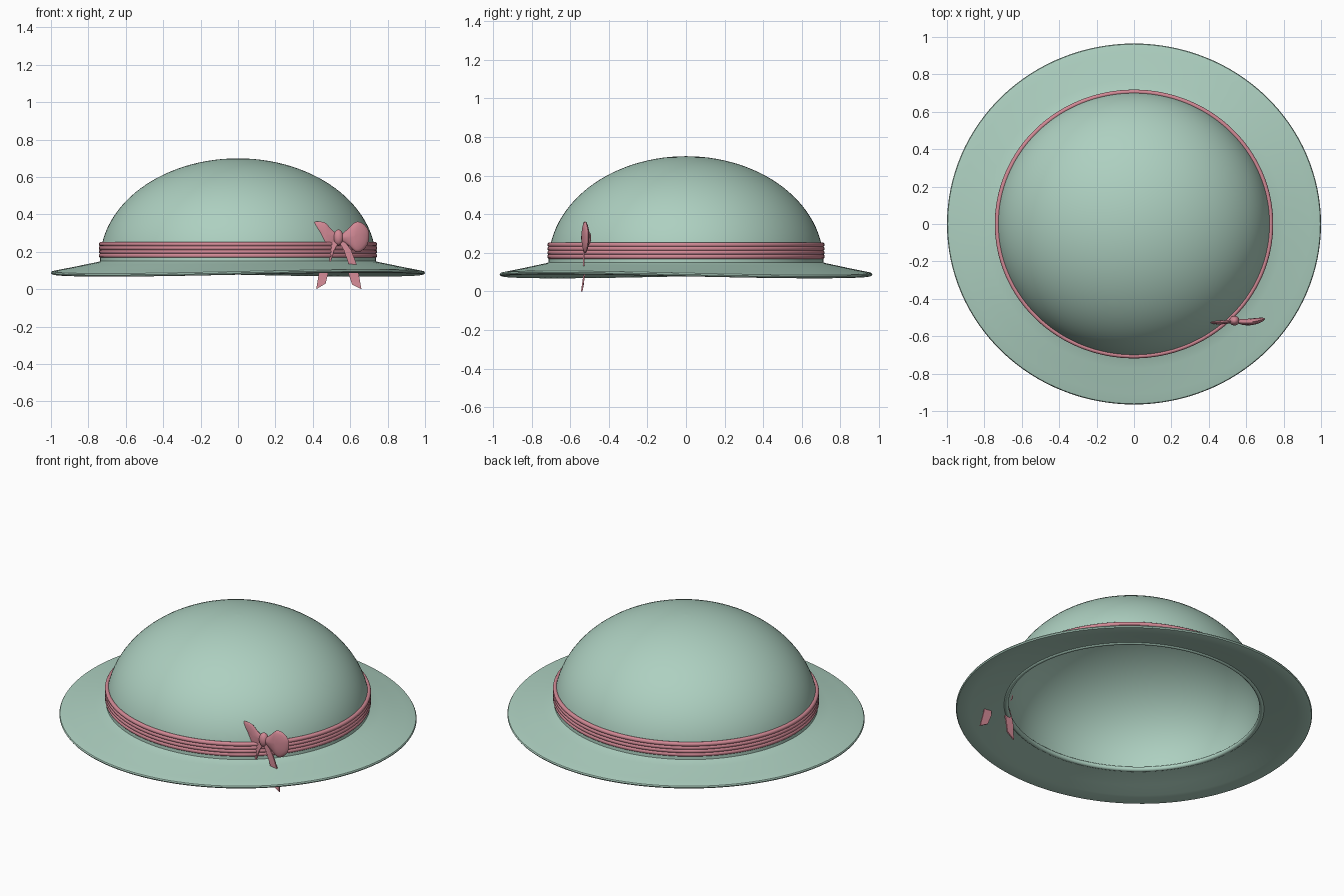
import bpy, bmesh, math

if "Cube" in bpy.data.objects:
    bpy.data.objects.remove(bpy.data.objects["Cube"])

YS = 0.965  # the hat is slightly oval


def material(name, col):
    m = bpy.data.materials.new(name)
    m.diffuse_color = (*col, 1)
    m.use_nodes = True
    m.node_tree.nodes["Principled BSDF"].inputs["Base Color"].default_value = m.diffuse_color
    return m


GREEN = material("soft green", (0.42, 0.63, 0.53))
PINK = material("dusty pink", (0.64, 0.25, 0.30))


def make(name, verts, faces, mat, angle=40):
    me = bpy.data.meshes.new(name)
    me.from_pydata(verts, [], faces)
    bm = bmesh.new()
    bm.from_mesh(me)
    bmesh.ops.remove_doubles(bm, verts=bm.verts, dist=1e-5)
    bmesh.ops.recalc_face_normals(bm, faces=bm.faces)
    bm.to_mesh(me)
    bm.free()
    ob = bpy.data.objects.new(name, me)
    bpy.context.collection.objects.link(ob)
    me.materials.append(mat)
    bpy.ops.object.select_all(action='DESELECT')
    ob.select_set(True)
    bpy.context.view_layer.objects.active = ob
    bpy.ops.object.shade_smooth_by_angle(angle=math.radians(angle))
    return ob


def revolve(name, prof, mat, closed=False, n=128):
    """Spin an (r, z) profile; the brim part gets a gentle wave."""
    verts, faces = [], []
    for r, z in prof:
        for i in range(n):
            a = 2 * math.pi * i / n
            wave = -0.011 * max(0, (r - 0.76) / 0.24) * math.sin(2 * a)
            verts.append((r * math.cos(a), r * YS * math.sin(a), z + wave))
    m = len(prof)
    for j in range(m if closed else m - 1):
        k = (j + 1) % m
        for i in range(n):
            i2 = (i + 1) % n
            faces.append((j * n + i, j * n + i2, k * n + i2, k * n + i))
    return make(name, verts, faces, mat)


def ring(name, r, z, tube, mat):
    prof = [(r + tube * math.cos(t * math.pi / 6), z + tube * math.sin(t * math.pi / 6))
            for t in range(12)]
    return revolve(name, prof, mat, closed=True)


def dome(a, b, z0, steps=28):
    return [(max(a * math.sin(t / steps * math.pi / 2), 0.0005),
             z0 + b * math.cos(t / steps * math.pi / 2)) for t in range(steps + 1)]


# Crown and brim: one shell, outer surface then underside and lining
outer = dome(0.738, 0.55, 0.15)
brim = [(0.745, 0.147), (0.80, 0.136), (0.87, 0.121), (0.94, 0.107), (0.985, 0.098),
        (0.996, 0.095), (1.0, 0.088), (0.996, 0.081), (0.985, 0.078),
        (0.92, 0.088), (0.84, 0.104), (0.77, 0.118), (0.715, 0.128)]
lining = dome(0.715, 0.53, 0.15)[::-1]
revolve("crown_and_brim", outer + brim + lining, GREEN)

# Rolled edge inside the opening
ring("inner_rim", 0.718, 0.133, 0.014, GREEN)

# Hat band: four stacked cords
for k in range(4):
    ring(f"band_cord_{k + 1}", 0.732, 0.180 + 0.0205 * k, 0.0125, PINK)


# Bow loops: outline in x/z, puffed into a thin lens along y
def smooth_outline(pts, sub=5):
    out, n = [], len(pts)
    for i in range(n):
        p = [pts[(i + d) % n] for d in (-1, 0, 1, 2)]
        for s in range(sub):
            t = s / sub
            out.append(tuple(0.5 * (2 * b + (c - a) * t + (2 * a - 5 * b + 4 * c - d) * t * t
                                    + (3 * b - a - 3 * c + d) * t ** 3)
                             for a, b, c, d in zip(*p)))
    return out


def puff(name, pts, thick, bend):
    pts = smooth_outline(pts)
    n = len(pts)
    cx = sum(p[0] for p in pts) / n
    cz = sum(p[1] for p in pts) / n
    verts, faces = [], []
    levels = [math.sin(k * math.pi / 10) for k in range(11)]
    for k, s in enumerate(levels):
        s = max(s, 0.002)
        side = -1 if k < 5 else 1
        for x, z in pts:
            px = cx + (x - cx) * s
            y = bend(px) + side * thick * math.sqrt(1 - min(s, 1) ** 2)
            verts.append((px, y, cz + (z - cz) * s))
    for k in range(10):
        for i in range(n):
            j = (i + 1) % n
            faces.append((k * n + i, k * n + j, (k + 1) * n + j, (k + 1) * n + i))
    make(name, verts, faces, PINK, 60)


puff("bow_loop_right", [(0.545, 0.285), (0.59, 0.325), (0.63, 0.36), (0.67, 0.35), (0.70, 0.305),
                        (0.69, 0.235), (0.64, 0.198), (0.59, 0.235), (0.545, 0.265)],
     0.018, lambda x: -0.518 + 0.07 * max(0, x - 0.56) - 0.01 * math.sin((x - 0.54) * 20))
puff("bow_loop_left", [(0.54, 0.285), (0.50, 0.32), (0.46, 0.358), (0.40, 0.355),
                       (0.425, 0.30), (0.44, 0.24), (0.48, 0.22), (0.54, 0.265)],
     0.010, lambda x: -0.515 + 0.05 * (x - 0.54) - 0.008 * math.sin((0.54 - x) * 20))

# Bow knot
bpy.ops.mesh.primitive_uv_sphere_add(segments=24, ring_count=16, radius=1,
                                     location=(0.537, -0.517, 0.277))
knot = bpy.context.object
knot.name = "bow_knot"
knot.scale = (0.027, 0.026, 0.042)
knot.data.materials.append(PINK)
bpy.ops.object.shade_smooth()


# Bow tails: thin ribbons with slanted ends, running down through the brim
def ribbon(name, left, right):
    verts, faces, m = [], [], len(left)
    for off in (-0.004, 0.004):
        for l, r in zip(left, right):
            for x, z in (l, r):
                verts.append((x, -0.54 + 0.08 * max(z, 0) + off + 0.006 * math.sin(z * 22), z))
    for i in range(m - 1):
        a = 2 * i
        b = a + 2 * m
        faces += [(a, a + 1, a + 3, a + 2), (b, b + 2, b + 3, b + 1),
                  (a, a + 2, b + 2, b), (a + 1, b + 1, b + 3, a + 3)]
    e, f = 2 * m - 2, 4 * m - 2
    faces += [(0, 2 * m, 2 * m + 1, 1), (e, e + 1, f + 1, f)]
    make(name, verts, faces, PINK)


ribbon("bow_tail_right", [(0.53, 0.27), (0.565, 0.21), (0.59, 0.14), (0.59, 0.085), (0.61, 0.025)],
       [(0.56, 0.27), (0.605, 0.21), (0.632, 0.14), (0.645, 0.085), (0.66, 0.0)])
ribbon("bow_tail_left", [(0.52, 0.27), (0.475, 0.21), (0.445, 0.14), (0.432, 0.085), (0.418, 0.0)],
       [(0.55, 0.27), (0.515, 0.21), (0.492, 0.14), (0.482, 0.085), (0.468, 0.03)])
